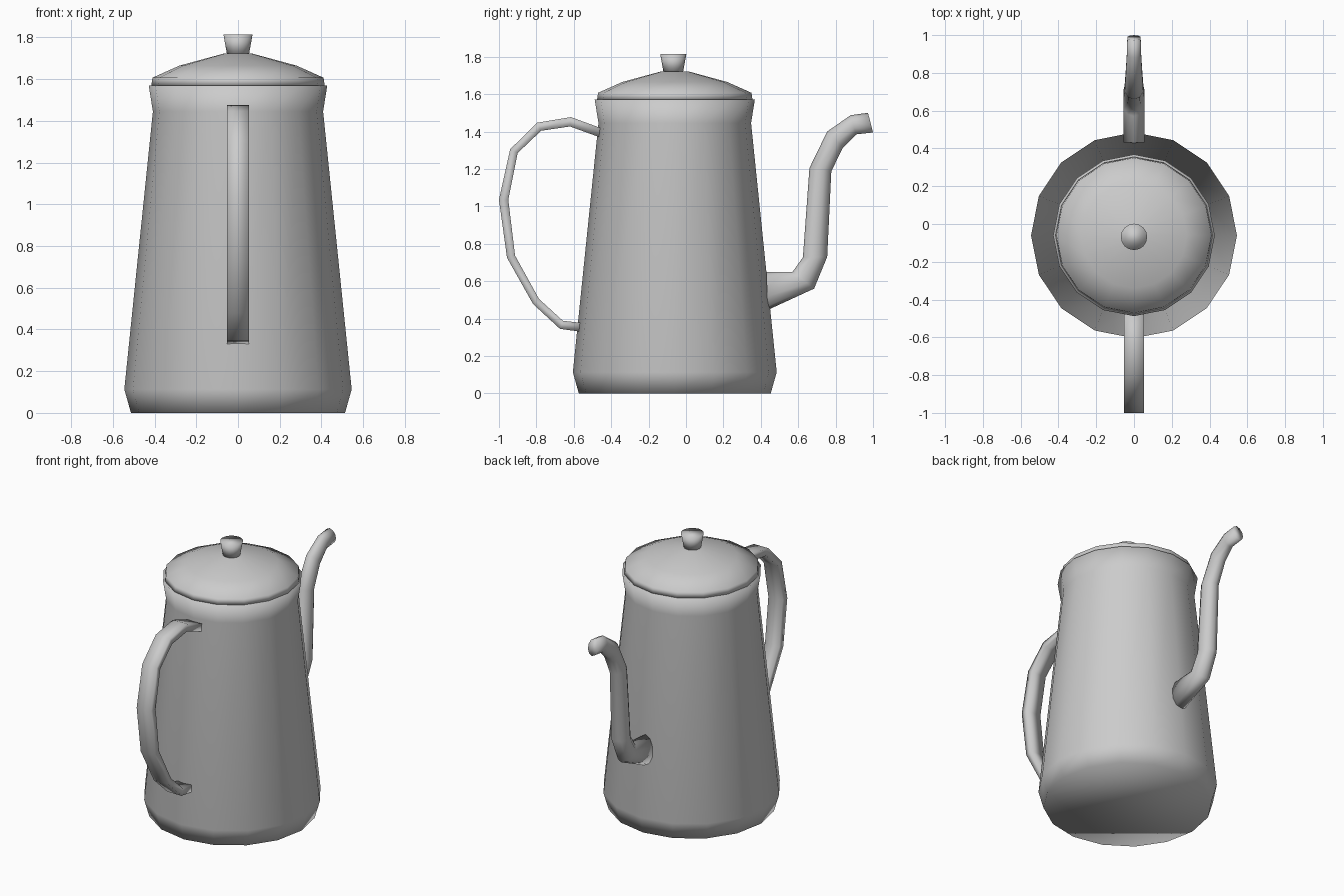
import bpy
import bmesh
import math
from mathutils import Vector

cube = bpy.data.objects.get("Cube")
if cube:
    bpy.data.objects.remove(cube, do_unlink=True)

SIDES = 16
AXIS_Y = -0.06

# Grey enamel used on every part
enamel = bpy.data.materials.new("grey_enamel")
enamel.use_nodes = True
colour = (0.6, 0.6, 0.6, 1)
enamel.diffuse_color = colour
enamel.node_tree.nodes["Principled BSDF"].inputs["Base Color"].default_value = colour


def skin(name, rings):
    """Bridge a list of equal-sized point rings, cap both ends, shade smooth."""
    bm = bmesh.new()
    loops = [[bm.verts.new(p) for p in ring] for ring in rings]
    for a, b in zip(loops, loops[1:]):
        n = len(a)
        for i in range(n):
            j = (i + 1) % n
            bm.faces.new((a[i], a[j], b[j], b[i]))
    bm.faces.new(loops[0])
    bm.faces.new(loops[-1])
    bmesh.ops.recalc_face_normals(bm, faces=bm.faces)
    for face in bm.faces:
        face.smooth = True
    mesh = bpy.data.meshes.new(name)
    bm.to_mesh(mesh)
    bm.free()
    mesh.materials.append(enamel)
    obj = bpy.data.objects.new(name, mesh)
    bpy.context.collection.objects.link(obj)
    return obj


def lathe(name, profile, y=AXIS_Y):
    """Turn a (radius, height) profile around a vertical axis."""
    turns = [math.tau * i / SIDES for i in range(SIDES)]
    return skin(name, [[(r * math.cos(t), y + r * math.sin(t), z) for t in turns]
                       for r, z in profile])


def tube(name, sections, sides):
    """Elliptical rings, each between an upper and a lower (y, z) outline point."""
    rings = []
    for upper, lower, half_width in sections:
        up, low = Vector((0, *upper)), Vector((0, *lower))
        mid, arm = (up + low) / 2, (up - low) / 2
        ring = []
        for i in range(sides):
            t = math.tau * i / sides
            ring.append(mid + arm * math.cos(t) + Vector((half_width * math.sin(t), 0, 0)))
        rings.append(ring)
    return skin(name, rings)


# Pot body with a chamfered foot and a flared rim
lathe("body", [(0.513, 0), (0.545, 0.113), (0.408, 1.445), (0.428, 1.57)])

# Domed lid and its knob
lathe("lid", [(0.416, 1.568), (0.41, 1.607), (0.28, 1.665), (0.07, 1.722)])
lathe("knob", [(0.052, 1.715), (0.07, 1.815)], -0.068)

# Tapering swan-neck spout
tube("spout", [
    ((0.43, 0.65), (0.435, 0.445), 0.058),
    ((0.57, 0.65), (0.685, 0.56), 0.058),
    ((0.625, 0.727), (0.755, 0.73), 0.058),
    ((0.66, 1.205), (0.777, 1.188), 0.052),
    ((0.755, 1.4), (0.84, 1.315), 0.046),
    ((0.88, 1.487), (0.91, 1.385), 0.04),
    ((0.973, 1.5), (1.0, 1.395), 0.037),
], 10)

# Flat strap handle, swept from the rim to the foot
strap = [
    ((-0.46, 1.42), (-0.45, 1.365)),
    ((-0.615, 1.477), (-0.62, 1.427)),
    ((-0.797, 1.447), (-0.775, 1.404)),
    ((-0.94, 1.305), (-0.9, 1.285)),
    ((-1.0, 1.035), (-0.95, 1.035)),
    ((-0.957, 0.725), (-0.914, 0.737)),
    ((-0.818, 0.478), (-0.786, 0.505)),
    ((-0.674, 0.345), (-0.658, 0.388)),
    ((-0.565, 0.33), (-0.56, 0.377)),
]
HALF = 0.053
skin("handle", [[(-HALF, *outer), (HALF, *outer), (HALF, *inner), (-HALF, *inner)]
                for outer, inner in strap])
